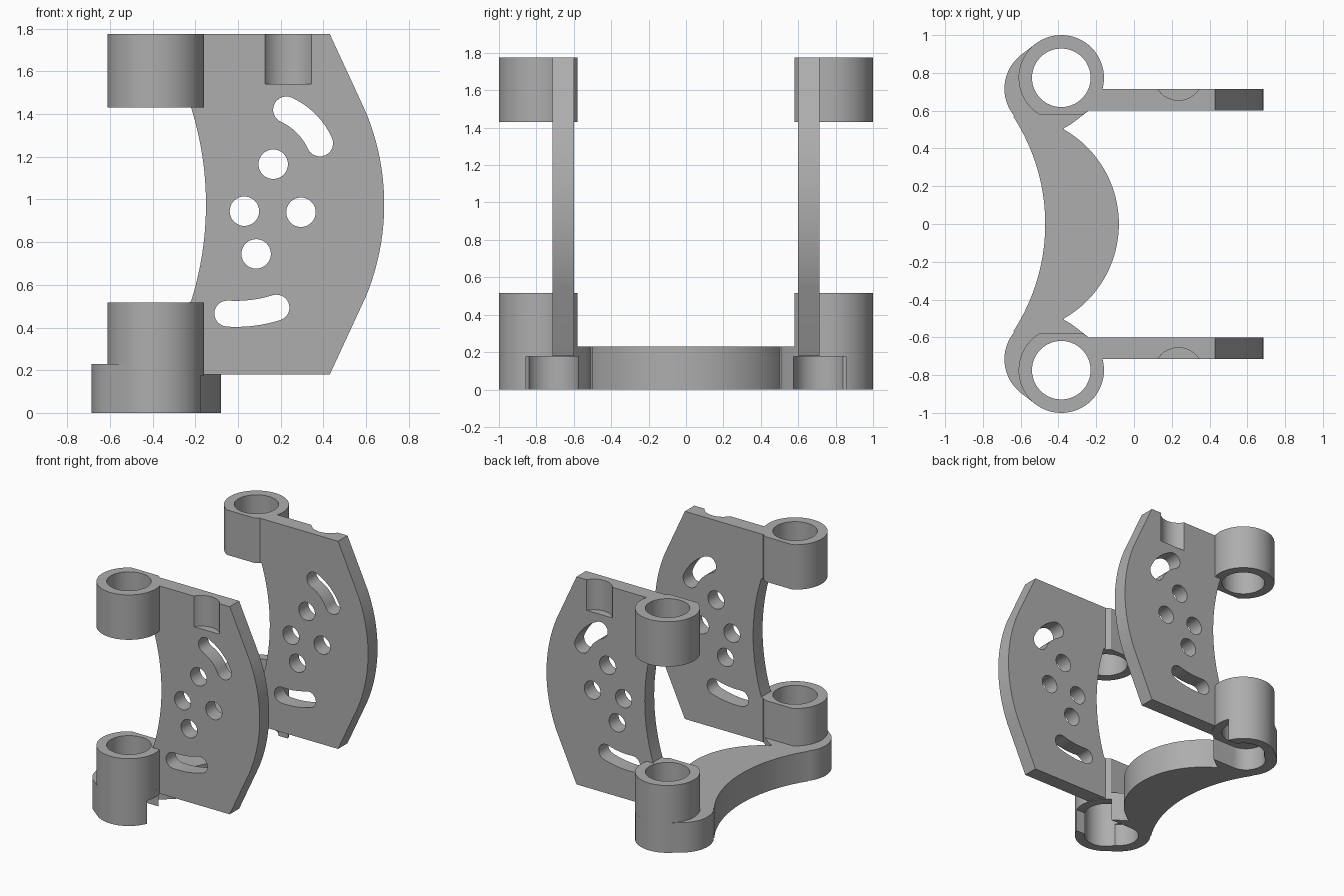
import bpy, bmesh, math
from mathutils import Vector

if "Cube" in bpy.data.objects:
    bpy.data.objects.remove(bpy.data.objects["Cube"])

grey = bpy.data.materials.new("grey plastic")
grey.diffuse_color = (0.42, 0.42, 0.42, 1)
grey.use_nodes = True
grey.node_tree.nodes["Principled BSDF"].inputs["Base Color"].default_value = grey.diffuse_color


def prism(name, pts, lo, hi, axis='Z'):
    """Extrude a 2D outline along z (xy outline) or along y (xz outline)."""
    bm = bmesh.new()
    place = (lambda p: (p[0], p[1], lo)) if axis == 'Z' else (lambda p: (p[0], lo, p[1]))
    face = bm.faces.new([bm.verts.new(place(p)) for p in pts])
    out = bmesh.ops.extrude_face_region(bm, geom=[face])
    step = Vector((0, 0, hi - lo)) if axis == 'Z' else Vector((0, hi - lo, 0))
    bmesh.ops.translate(bm, vec=step, verts=[v for v in out['geom'] if isinstance(v, bmesh.types.BMVert)])
    bmesh.ops.recalc_face_normals(bm, faces=bm.faces)
    me = bpy.data.meshes.new(name)
    bm.to_mesh(me)
    bm.free()
    me.materials.append(grey)
    ob = bpy.data.objects.new(name, me)
    bpy.context.collection.objects.link(ob)
    return ob


def arc(cx, cy, r, a0, a1, n=24):
    """Points on an arc, angles in degrees."""
    return [(cx + r * math.cos(math.radians(a0 + (a1 - a0) * i / n)),
             cy + r * math.sin(math.radians(a0 + (a1 - a0) * i / n))) for i in range(n + 1)]


def circle(cx, cy, r, n=64):
    return arc(cx, cy, r, 0, 360 * (n - 1) / n, n - 1)


def slot(cx, cy, r, w, a0, a1):
    """Curved slot outline of half width w along an arc with rounded ends."""
    e0, e1 = arc(cx, cy, r, a0, a1, 1)
    return (arc(cx, cy, r + w, a0, a1, 12) + arc(*e1, w, a1, a1 + 180, 12)[1:]
            + arc(cx, cy, r - w, a1, a0, 12)[1:] + arc(*e0, w, a0 + 180, a0 + 360, 12)[1:-1])


def boolean(ob, tool, op='DIFFERENCE'):
    m = ob.modifiers.new(op.lower(), 'BOOLEAN')
    m.operation, m.object, m.solver = op, tool, 'EXACT'
    bpy.context.view_layer.objects.active = ob
    bpy.ops.object.modifier_apply(modifier=m.name)
    bpy.data.objects.remove(tool, do_unlink=True)


def flip(pts, s):
    return [(x, y * s) for x, y in pts]


BX, BY, R_OUT, R_IN = -0.385, 0.774, 0.226, 0.155    # tube centre and radii
FX, FY = -0.46, 0.716                                # pocket end centre
MID = 0.977                                          # plate mid height

# Base: crescent bridge between the feet
cr = math.degrees(math.asin(0.5 / 0.576))
cl = math.degrees(math.asin(0.57 / 1.04))
bridge = (arc(-0.08 - 0.576, 0, 0.576, -cr, cr, 40) + [(-0.37, 0.60)]
          + arc(-0.47 - 1.04, 0, 1.04, cl, -cl, 40) + [(-0.37, -0.60)])
base = prism("base_bridge", bridge, 0, 0.23)

parts = [base]
for s, side in ((1, "back"), (-1, "front")):
    # Foot: hull around the tube and the pocket end
    t = math.degrees(math.atan2(BY - FY, BX - FX))
    hull = arc(BX, BY, R_OUT, t - 90, t + 90, 40) + arc(FX, FY, R_OUT, t + 90, t + 270, 40)
    boolean(base, prism("foot", flip(hull, s), 0, 0.23), 'UNION')
    boolean(base, prism("bore", flip(circle(BX, BY, R_IN), s), -0.1, 0.4))
    # Open pocket under the plate
    pocket = arc(FX, FY, 0.14, 90, 270, 32) + [(0.3, FY - 0.14), (0.3, FY + 0.14)]
    boolean(base, prism("pocket", flip(pocket, s), -0.1, 0.176))

    # Lower and upper tubes, flattened on the inner side
    a = math.degrees(math.asin((BY - 0.58) / R_OUT))
    for name, lo, hi in (("lower", 0.23, 0.517), ("upper", 1.43, 1.775)):
        tube = prism(f"{side}_{name}_tube", flip(arc(BX, BY, R_OUT, -a, 180 + a, 56), s), lo, hi)
        boolean(tube, prism("bore", flip(circle(BX, BY, R_IN), s), lo - 0.1, hi + 0.1))
        parts.append(tube)

    # Side plate with curved front and rear edges
    ar = math.degrees(math.asin(0.43 / 1.13))
    al = math.degrees(math.asin(0.455 / 1.51))
    outline = ([(-0.235, 0.18), (0.43, 0.18)] + arc(0.685 - 1.13, MID, 1.13, -ar, ar, 24)
               + [(0.43, 1.775), (-0.235, 1.775), (-0.235, 1.435)]
               + arc(-0.15 - 1.51, MID, 1.51, al, -al, 24) + [(-0.235, 0.515)])
    plate = prism(f"{side}_side_plate", outline, 0.6 * s, 0.715 * s, 'Y')
    holes = [circle(x, z, 0.069, 40) for x, z in
             ((0.165, 1.165), (0.03, 0.945), (0.295, 0.94), (0.085, 0.745))]
    holes += [slot(0.095, 1.132, 0.317, 0.062, 24.5, 65.5), slot(-0.01, 1.10, 0.636, 0.061, 266.4, 287.4)]
    for pts in holes:
        boolean(plate, prism("hole", pts, 0.5 * s, 0.8 * s, 'Y'))
    # Round recess in the outer top edge
    boolean(plate, prism("recess", flip(circle(0.235, 0.785, 0.13), s), 1.54, 1.9))
    parts.append(plate)

# Smooth shading with sharp edges kept
for ob in parts:
    bpy.ops.object.select_all(action='DESELECT')
    ob.select_set(True)
    bpy.context.view_layer.objects.active = ob
    bpy.ops.object.shade_smooth_by_angle(angle=math.radians(25))
